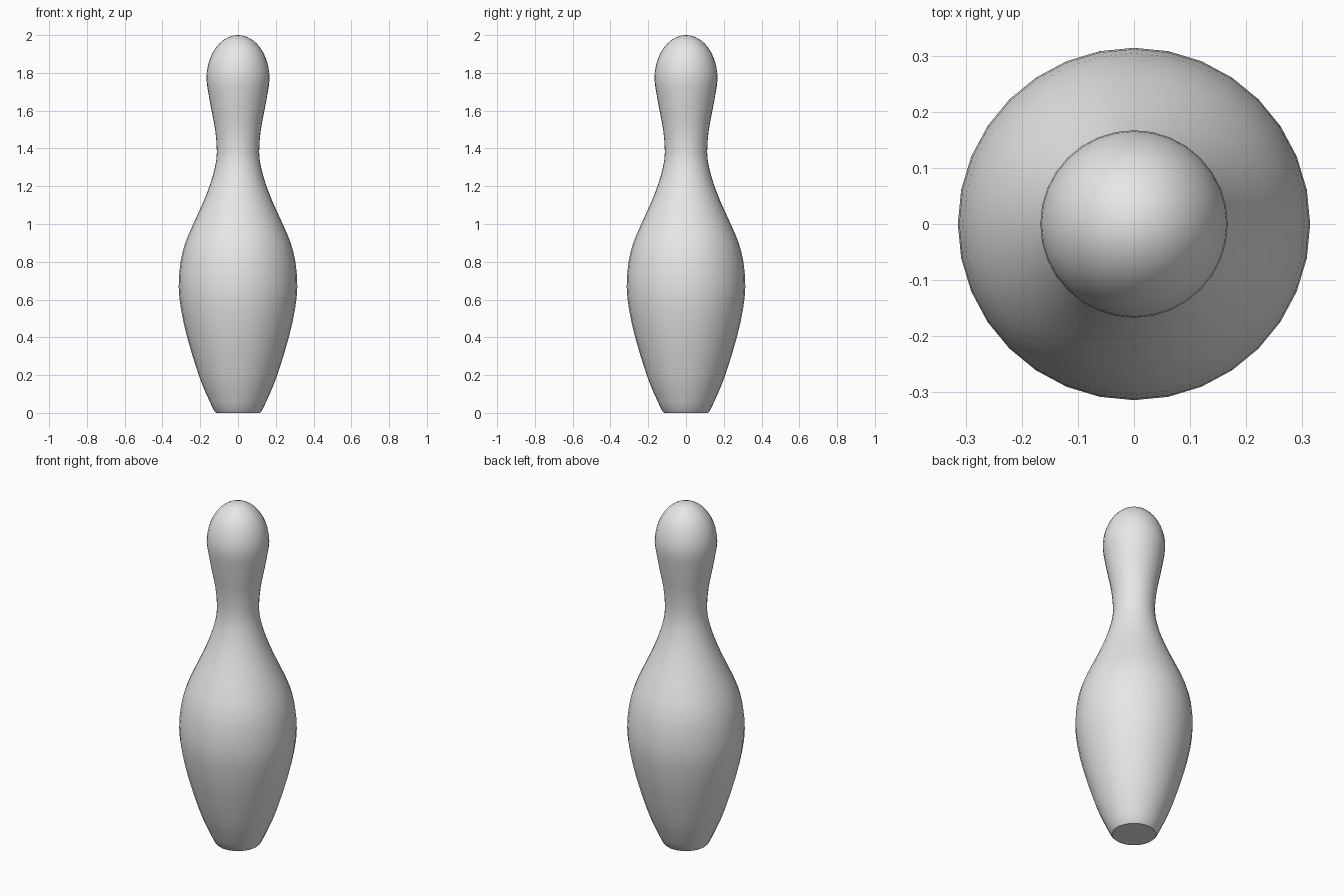
import bpy, bmesh, math
from mathutils import Matrix, Vector

if "Cube" in bpy.data.objects:
    bpy.data.objects.remove(bpy.data.objects["Cube"])

SIDES = 32

# Side profile of the body as (radius, height), foot to widest part of the head
KEYS = [(0.125, 0.008), (0.168, 0.1), (0.208, 0.2), (0.269, 0.4), (0.302, 0.55),
        (0.314, 0.667), (0.304, 0.8), (0.279, 0.9), (0.237, 1.0), (0.191, 1.1),
        (0.151, 1.2), (0.122, 1.3), (0.112, 1.38), (0.121, 1.5), (0.14, 1.6),
        (0.158, 1.7), (0.167, 1.77)]


def smooth_profile(keys, steps):
    """Curve through the key points with a natural tangent at each one."""
    pts = [Vector(k) for k in keys]
    slopes = [(pts[min(i + 1, len(pts) - 1)].x - pts[max(i - 1, 0)].x) /
              (pts[min(i + 1, len(pts) - 1)].y - pts[max(i - 1, 0)].y)
              for i in range(len(pts))]
    slopes[-1] = 0.0
    out = []
    for i in range(len(pts) - 1):
        a, b = pts[i], pts[i + 1]
        h = b.y - a.y
        for s in range(steps):
            t = s / steps
            r = ((2 * t**3 - 3 * t**2 + 1) * a.x + (t**3 - 2 * t**2 + t) * h * slopes[i]
                 + (3 * t**2 - 2 * t**3) * b.x + (t**3 - t**2) * h * slopes[i + 1])
            out.append((r, a.y + h * t))
    return out


# Flat base with a tiny rounded rim, the body, then an elliptical dome
profile = [(0.0, 0.0), (0.117, 0.0)] + smooth_profile(KEYS, 2)
for i in range(11):
    a = math.radians(90 * i / 10)
    profile.append((0.167 * math.cos(a) if i < 10 else 0.0, 1.77 + 0.23 * math.sin(a)))

# Turn the profile around the upright axis
bm = bmesh.new()
verts = [bm.verts.new((r, 0, z)) for r, z in profile]
edges = [bm.edges.new(pair) for pair in zip(verts, verts[1:])]
bmesh.ops.spin(bm, geom=verts + edges, cent=(0, 0, 0), axis=(0, 0, 1),
               angle=math.tau, steps=SIDES, use_duplicate=False)
bmesh.ops.remove_doubles(bm, verts=bm.verts, dist=0.0005)
bmesh.ops.recalc_face_normals(bm, faces=bm.faces)
mesh = bpy.data.meshes.new("bowling_pin")
bm.to_mesh(mesh)
bm.free()

pin = bpy.data.objects.new("bowling_pin", mesh)
bpy.context.collection.objects.link(pin)
grey = bpy.data.materials.new("light_grey")
grey.diffuse_color = (0.8, 0.8, 0.8, 1)
grey.use_nodes = True
grey.node_tree.nodes["Principled BSDF"].inputs["Base Color"].default_value = grey.diffuse_color
mesh.materials.append(grey)

# Smooth sides, crisp rim at the base
bpy.context.view_layer.objects.active = pin
pin.select_set(True)
bpy.ops.object.shade_smooth_by_angle(angle=math.radians(35))
